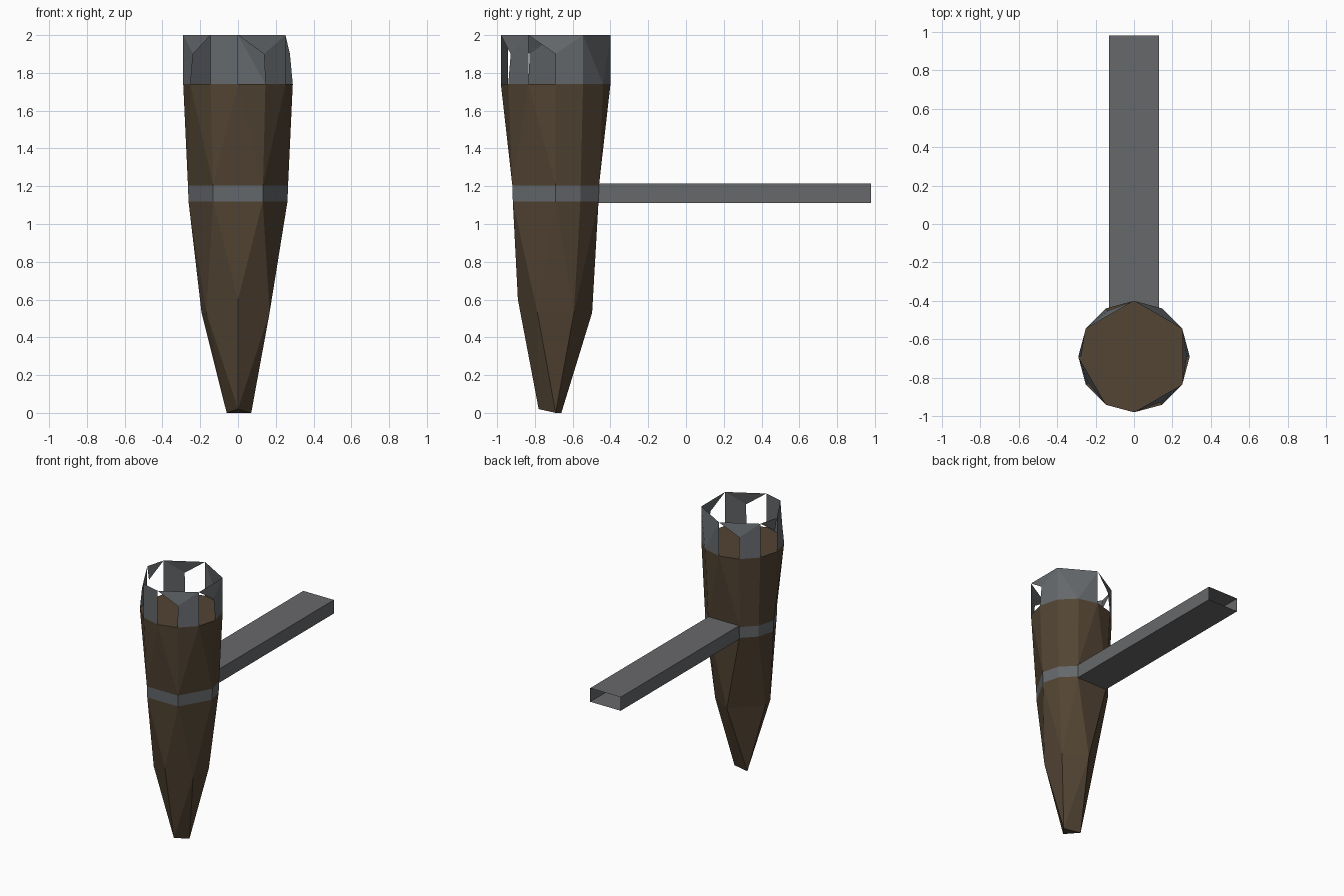
import bpy, bmesh
from math import sin, cos, radians
from mathutils import Vector

cube = bpy.data.objects.get("Cube")
if cube:
    bpy.data.objects.remove(cube)

AXIS_Y = -0.69


def make_material(name, rgb):
    mat = bpy.data.materials.new(name)
    mat.use_nodes = True
    color = (*rgb, 1)
    mat.diffuse_color = color
    bsdf = mat.node_tree.nodes["Principled BSDF"]
    bsdf.inputs["Base Color"].default_value = color
    bsdf.inputs["Roughness"].default_value = 0.9
    return mat


wood = make_material("dark wood", (0.085, 0.058, 0.033))
iron = make_material("blue grey iron", (0.13, 0.14, 0.15))
steel = make_material("grey steel", (0.137, 0.14, 0.147))


def polar(angle, radius, z):
    a = radians(angle)
    return Vector((radius * cos(a), AXIS_Y + radius * sin(a), z))


def ring(angles, radius, z):
    return [polar(a, radius, z) for a in angles]


def finish(name, bm, mat):
    mesh = bpy.data.meshes.new(name)
    bm.to_mesh(mesh)
    bm.free()
    mesh.materials.append(mat)
    obj = bpy.data.objects.new(name, mesh)
    bpy.context.collection.objects.link(obj)
    return obj


def hull(name, points, mat):
    bm = bmesh.new()
    verts = [bm.verts.new(p) for p in points]
    bmesh.ops.convex_hull(bm, input=verts)
    bmesh.ops.recalc_face_normals(bm, faces=bm.faces[:])
    return finish(name, bm, mat)


# Cross-sections of the faceted handle, from rim to tip
RIM_Z, TOP_Z, MID_Z = 1.74, 2.0, 1.9
rim = ring(range(0, 360, 30), 0.29, RIM_Z)
band_angles = (-120, -60, 0, 30, 60, 120, 150, 180)
band_top = ring(band_angles, 0.265, 1.205)
band_low = ring(band_angles, 0.262, 1.12)
knee = ring((-30, 30, 90, 180, -150), 0.193, 0.53) + [polar(-90, 0.2, 0.6)]
tip = [Vector(p) for p in ((0.07, -0.69, 0), (-0.06, -0.66, 0), (0, -0.78, 0.02))]

hull("upper_handle", rim + band_top, wood)
hull("iron_band", band_top + band_low, iron)
hull("middle_handle", band_low + knee, wood)
hull("handle_point", knee + tip, wood)

# Broken metal crown: each arched panel has a hole, a low middle and two peaks
bm = bmesh.new()


def base(a):
    return polar(a, 0.29, RIM_Z)


def peak(a):
    return polar(a, 0.29, TOP_Z)


def low(a):
    return polar(a, 0.275, MID_Z)


def face(*points):
    bm.faces.new([bm.verts.new(p) for p in points])


def arched_panel(start, step):
    mid, end = start + step, start + 2 * step
    face(peak(start), low(mid), peak(end))
    face(base(mid), base(end), peak(end), low(mid))


for start, step in ((-90, 30), (-30, 30), (90, 30), (-120, -30)):
    arched_panel(start, step)

# Solid front panel, solid back panel and the small lintel on the side
face(base(-120), base(-90), peak(-90), peak(-120))
face(base(30), base(60), peak(30))
face(peak(30), base(60), peak(90))
face(base(60), base(90), peak(90))
face(peak(150), low(180), peak(180))
bmesh.ops.remove_doubles(bm, verts=bm.verts[:], dist=0.0005)
bmesh.ops.recalc_face_normals(bm, faces=bm.faces[:])
finish("crown", bm, iron)

# Hollow wall bracket, open at its far end
bm = bmesh.new()
bmesh.ops.create_cube(bm, size=1)
for v in bm.verts:
    v.co = (v.co.x * 0.26, v.co.y * 1.45 + 0.255, v.co.z * 0.105 + 1.163)
ends = [f for f in bm.faces if f.normal.y > 0.9]
bmesh.ops.delete(bm, geom=ends, context="FACES")
finish("wall_bracket", bm, steel)
